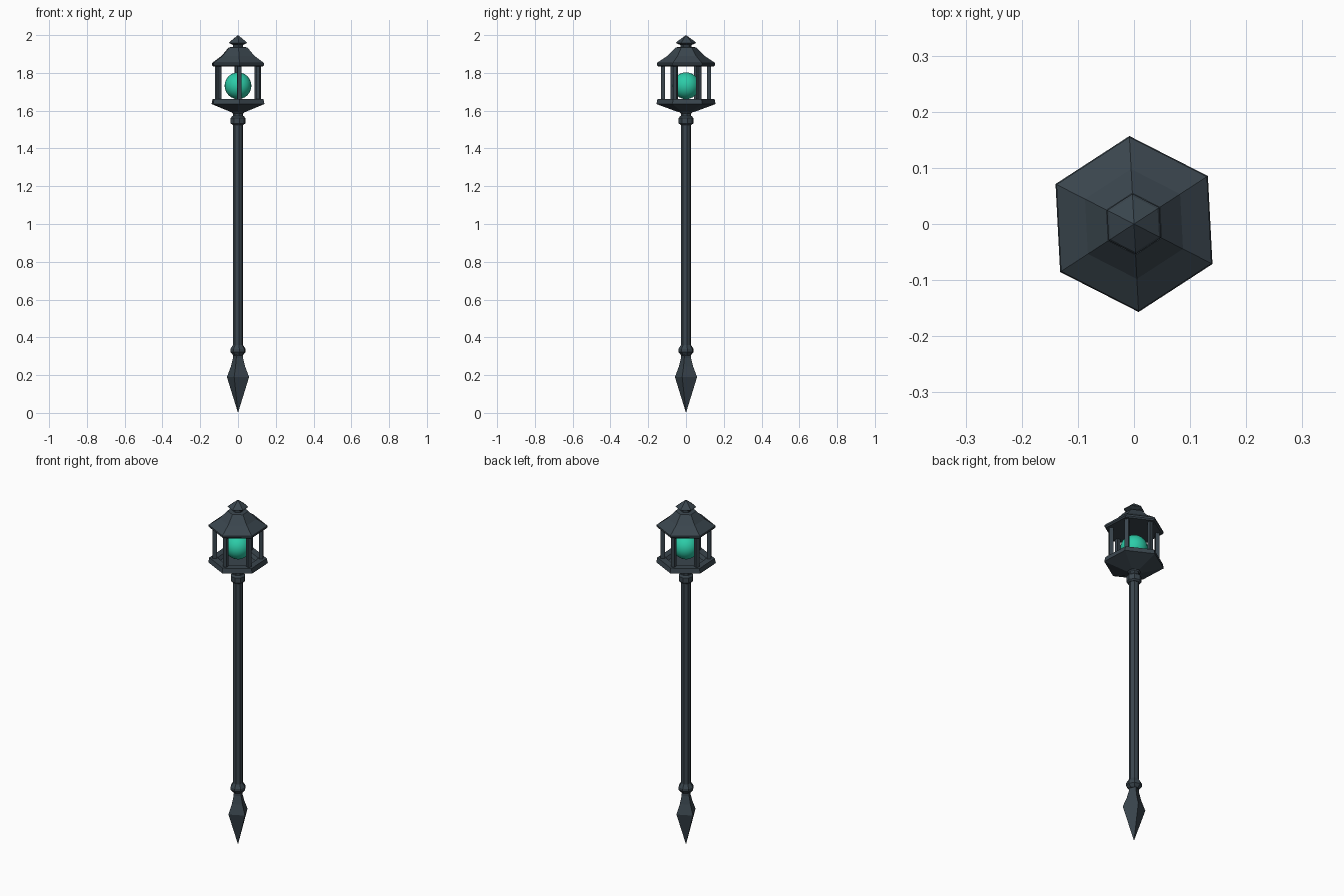
import bpy, bmesh, math

if "Cube" in bpy.data.objects:
    bpy.data.objects.remove(bpy.data.objects["Cube"], do_unlink=True)


def material(name, rgb):
    m = bpy.data.materials.new(name)
    m.use_nodes = True
    m.diffuse_color = (*rgb, 1)
    m.node_tree.nodes["Principled BSDF"].inputs["Base Color"].default_value = (*rgb, 1)
    return m


IRON = material("dark slate iron", (0.042, 0.060, 0.075))
GLOW = material("teal glow", (0.025, 0.60, 0.39))
HEX_TURN = 93  # degrees, direction of the first lantern corner


def lathe(name, profile, sides, turn=0, at=(0, 0)):
    """Flat-sided solid from (radius, height) points, bottom to top."""
    bm = bmesh.new()
    rings = []
    for r, z in profile:
        if r == 0:
            rings.append([bm.verts.new((at[0], at[1], z))] * sides)
            continue
        angles = [math.radians(turn + 360 * i / sides) for i in range(sides)]
        rings.append([bm.verts.new((at[0] + r * math.cos(a), at[1] + r * math.sin(a), z))
                      for a in angles])
    for low, high in zip(rings, rings[1:]):
        for i in range(sides):
            j = (i + 1) % sides
            corners = list(dict.fromkeys((low[i], low[j], high[j], high[i])))
            bm.faces.new(corners)
    for (r, z), ring in ((profile[0], rings[0]), (profile[-1], rings[-1])):
        if r > 0:
            bm.faces.new(ring)
    bmesh.ops.recalc_face_normals(bm, faces=bm.faces)
    mesh = bpy.data.meshes.new(name)
    bm.to_mesh(mesh)
    bm.free()
    mesh.materials.append(IRON)
    ob = bpy.data.objects.new(name, mesh)
    bpy.context.collection.objects.link(ob)
    return ob


# Four-sided ground spike
lathe("ground_spike", [(0, 0), (0.062, 0.19), (0.04, 0.245), (0.028, 0.29), (0.027, 0.325)], 4, 71)

# Pole and its collars
lathe("pole", [(0.027, 0.32), (0.027, 1.55)], 8, 10)
lathe("lower_collar", [(0.026, 0.305), (0.041, 0.323), (0.041, 0.338), (0.027, 0.36)], 8, 10)
lathe("upper_collar", [(0.030, 1.525), (0.039, 1.533), (0.039, 1.562), (0.030, 1.572)], 8, 10)
lathe("lantern_neck", [(0.026, 1.565), (0.028, 1.585), (0.042, 1.60)], 8, 10)

# Lantern base with a shallow recessed floor
lathe("lantern_base", [(0.04, 1.592), (0.157, 1.635), (0.151, 1.662),
                       (0.108, 1.662), (0.095, 1.645)], 6, HEX_TURN)

# Corner posts
for i in range(6):
    a = math.radians(HEX_TURN + 60 * i)
    lathe(f"post_{i + 1}", [(0.015, 1.65), (0.015, 1.845)], 4, HEX_TURN + 60 * i + 45,
          (0.122 * math.cos(a), 0.122 * math.sin(a)))

# Concave roof and finial
lathe("roof", [(0.148, 1.835), (0.155, 1.842), (0.155, 1.852),
               (0.098, 1.89), (0.055, 1.935), (0.03, 1.938)], 6, HEX_TURN)
lathe("finial", [(0.03, 1.93), (0.03, 1.948), (0.054, 1.958), (0.05, 1.964), (0, 2.0)], 6, HEX_TURN)

# Glowing orb
bpy.ops.mesh.primitive_uv_sphere_add(segments=24, ring_count=12, radius=0.071,
                                     location=(0, 0, 1.732))
orb = bpy.context.object
orb.name = "glowing_orb"
orb.data.materials.append(GLOW)
bpy.ops.object.shade_smooth()
